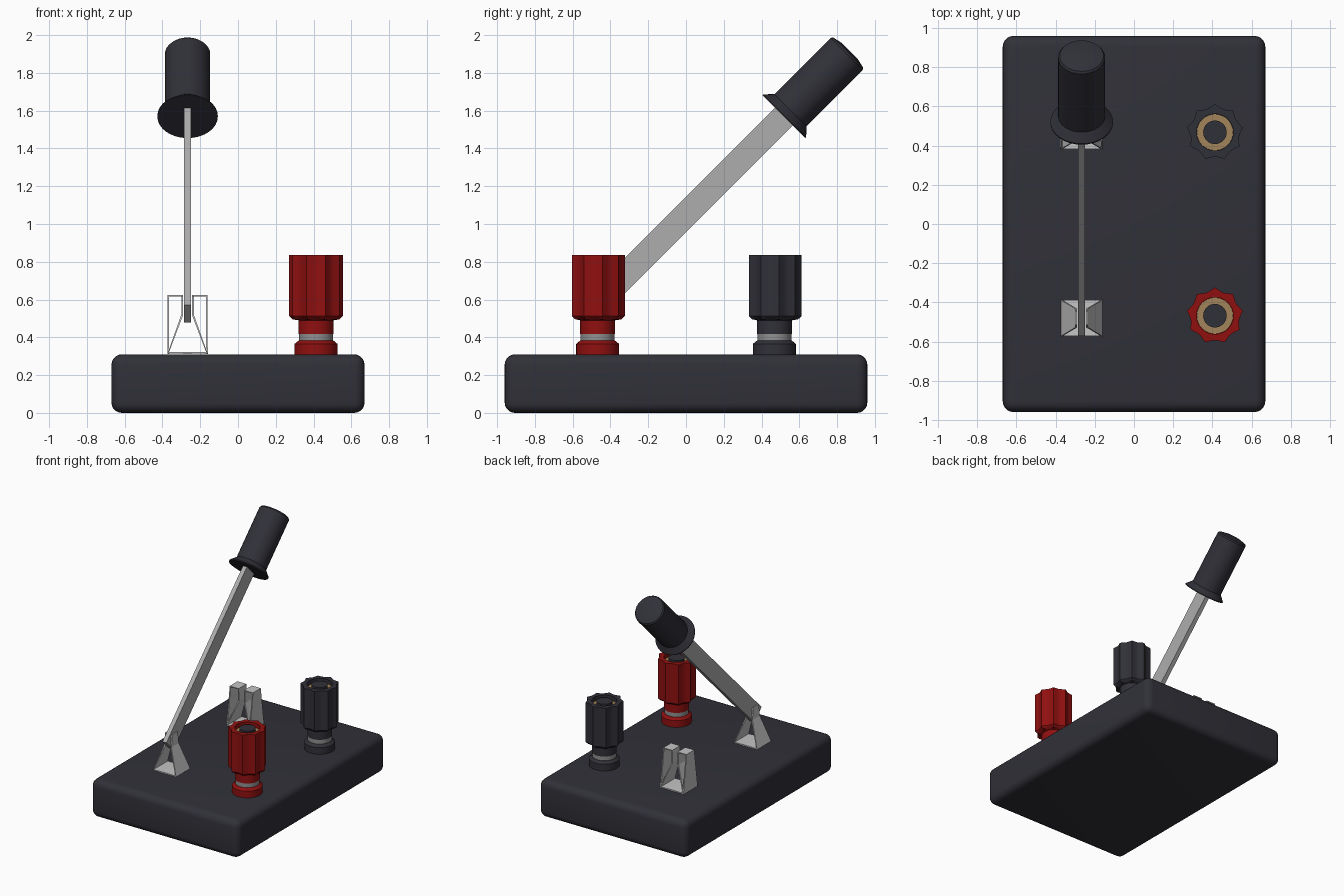
import bpy, bmesh, math
from mathutils import Matrix, Vector

if "Cube" in bpy.data.objects:
    bpy.data.objects.remove(bpy.data.objects["Cube"])


def material(name, rgb):
    m = bpy.data.materials.new(name)
    m.diffuse_color = (*rgb, 1)
    m.use_nodes = True
    m.node_tree.nodes["Principled BSDF"].inputs["Base Color"].default_value = m.diffuse_color
    return m


DARK = material("dark_plastic", (0.030, 0.030, 0.040))
RED = material("red_plastic", (0.28, 0.005, 0.005))
STEEL = material("blade_steel", (0.42, 0.42, 0.42))
CLIP = material("clip_steel", (0.56, 0.56, 0.56))
WASHER = material("washer_grey", (0.28, 0.28, 0.28))
BRASS = material("brass", (0.36, 0.23, 0.10))


def finish(name, bm, mat, smooth=False):
    bmesh.ops.recalc_face_normals(bm, faces=bm.faces)
    me = bpy.data.meshes.new(name)
    bm.to_mesh(me)
    bm.free()
    ob = bpy.data.objects.new(name, me)
    bpy.context.collection.objects.link(ob)
    me.materials.append(mat)
    if smooth:
        bpy.context.view_layer.objects.active = ob
        ob.select_set(True)
        bpy.ops.object.shade_smooth_by_angle(angle=math.radians(35))
        ob.select_set(False)
    return ob


def box(name, size, mat, matrix, bevel=0):
    bm = bmesh.new()
    bmesh.ops.create_cube(bm, size=1, matrix=Matrix.Diagonal((*size, 1)))
    if bevel:
        bmesh.ops.bevel(bm, geom=bm.edges[:], offset=bevel, segments=5,
                        profile=0.5, affect='EDGES')
    bm.transform(matrix)
    return finish(name, bm, mat, bevel > 0)


def lathe(name, profile, mat, matrix, n=32, flute=None):
    """Rings of (radius, z); flute(angle) scales rings marked with a third value."""
    bm = bmesh.new()
    rings = []
    for p in profile:
        ring = []
        for i in range(n):
            a = 2 * math.pi * i / n
            r = p[0] * (flute(a) if len(p) > 2 else 1)
            ring.append(bm.verts.new((r * math.cos(a), r * math.sin(a), p[1])))
        rings.append(ring)
    for a, b in zip(rings, rings[1:]):
        for i in range(n):
            j = (i + 1) % n
            bm.faces.new((a[i], a[j], b[j], b[i]))
    bm.faces.new(rings[0])
    bm.faces.new(rings[-1])
    bm.transform(matrix)
    return finish(name, bm, mat, True)


def strip(name, half, y, mat):
    """Bent sheet metal: half path of (x, z, half width), mirrored in x."""
    path = [(-a, b, c) for a, b, c in reversed(half)] + half
    bm = bmesh.new()
    rows = [[bm.verts.new((LEVER_X + x, y + s * w, z)) for s in (-1, 1)]
            for x, z, w in path]
    for a, b in zip(rows, rows[1:]):
        bm.faces.new((a[0], a[1], b[1], b[0]))
    ob = finish(name, bm, mat)
    mod = ob.modifiers.new("thickness", 'SOLIDIFY')
    mod.thickness = 0.01
    mod.offset = 0
    return ob


LEVER_X = -0.267

# Base block
box("base", (1.34, 1.92, 0.31), DARK, Matrix.Translation((0, 0, 0.155)), 0.055)

# Blade and handle share a frame tilted 45 degrees, origin at the lower blade end
tilt = Matrix.Translation((LEVER_X, -0.525, 0.525)) @ Matrix.Rotation(math.radians(-45), 4, 'X')
box("blade", (0.036, 0.132, 1.50), STEEL, tilt @ Matrix.Translation((0, 0, 0.75)))
lathe("handle", [(0.16, 1.475), (0.16, 1.482), (0.12, 1.525), (0.12, 1.945),
                 (0.112, 1.956), (0.06, 1.968)], DARK, tilt)

# Pivot clip in front and spring clip at the back
leg = [(0.02, 0.318, 0.092), (0.102, 0.318, 0.092), (0.028, 0.52, 0.048), (0.028, 0.62, 0.035)]
strip("pivot_clip", leg, -0.48, CLIP)
strip("spring_clip", leg[:3] + [(0.028, 0.62, 0.05), (0.102, 0.62, 0.05),
                                (0.102, 0.312, 0.092)], 0.475, CLIP)


# Two terminal posts with fluted knobs
def flute(a):
    return 1 - 0.13 * abs(math.sin(4.5 * (a - math.pi / 2)))


for label, y, mat in (("red", -0.468, RED), ("black", 0.468, DARK)):
    at = Matrix.Translation((0.413, y, 0))
    lathe(label + "_post_foot", [(0.114, 0.30), (0.114, 0.365), (0.092, 0.383)], mat, at)
    lathe(label + "_post_washer", [(0.09, 0.38), (0.09, 0.42)], WASHER, at)
    lathe(label + "_post_knob",
          [(0.092, 0.418), (0.092, 0.49), (0.125, 0.495, 1), (0.144, 0.512, 1),
           (0.144, 0.835, 1), (0.094, 0.835), (0.094, 0.79)], mat, at, 72, flute)
    lathe(label + "_post_socket", [(0.093, 0.78), (0.093, 0.80)], BRASS, at)
    lathe(label + "_post_plug", [(0.06, 0.78), (0.06, 0.832)], DARK, at)
